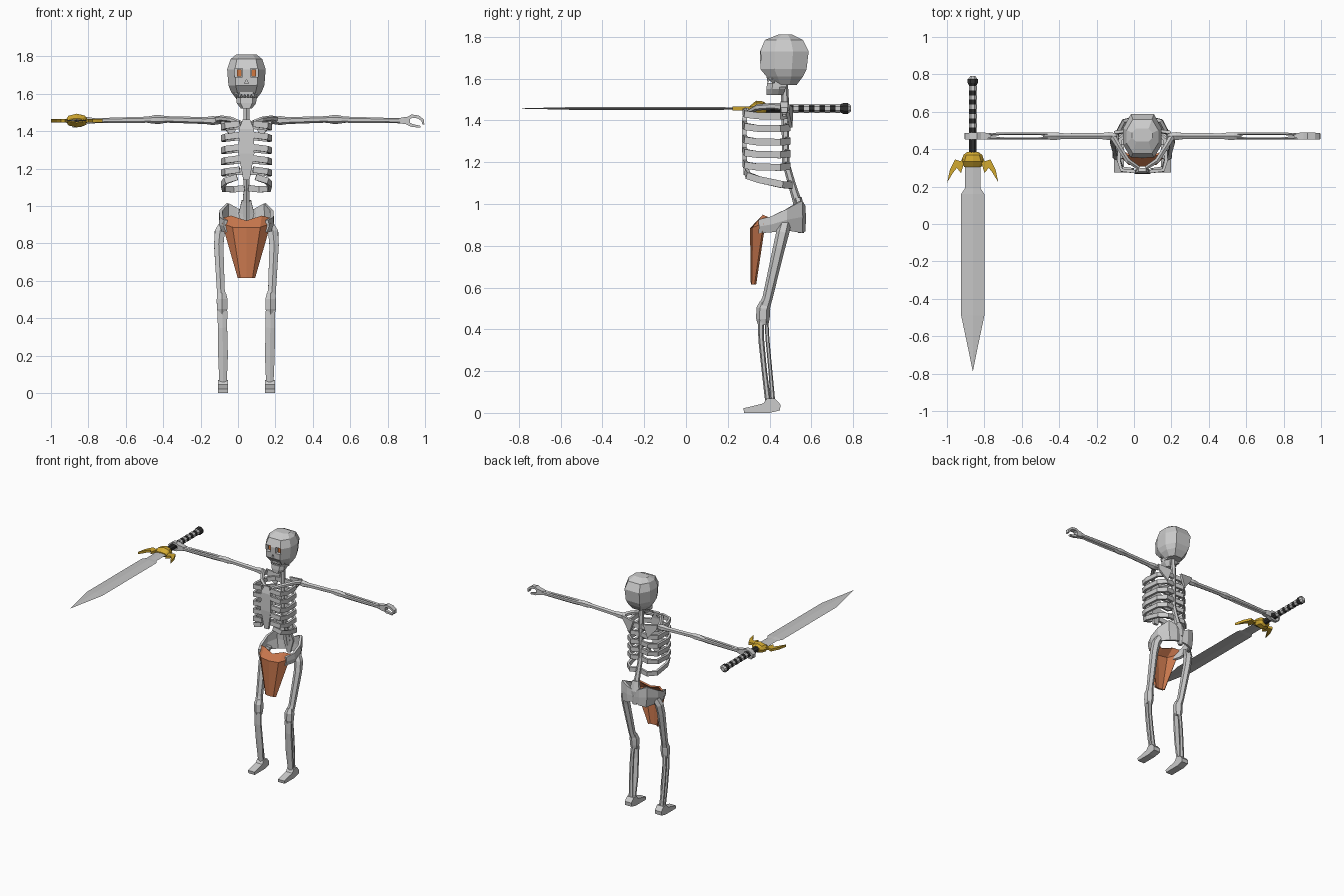
import bpy, bmesh, math
from mathutils import Vector

if "Cube" in bpy.data.objects:
    bpy.data.objects.remove(bpy.data.objects["Cube"], do_unlink=True)

CX = 0.045                      # body centre line
SWORD = (-0.862, 0, 1.457)      # sword axis


def material(name, r, g, b):
    m = bpy.data.materials.new(name)
    m.use_nodes = True
    m.diffuse_color = (r, g, b, 1)
    m.node_tree.nodes["Principled BSDF"].inputs["Base Color"].default_value = (r, g, b, 1)
    return m


BONE = material("bone grey", 0.6, 0.6, 0.6)
STEEL = material("blade steel", 0.56, 0.56, 0.56)
CLOTH = material("rust cloth", 0.58, 0.185, 0.075)
GOLD = material("gold", 0.65, 0.4, 0.03)
BLACK = material("grip black", 0.03, 0.03, 0.03)
EYE = material("eye orange", 0.65, 0.19, 0.05)


def make(name, verts, faces, mat, loc=(CX, 0, 0), mirror=False, thick=0):
    me = bpy.data.meshes.new(name)
    bm = bmesh.new()
    vs = [bm.verts.new(v) for v in verts]
    for f in faces:
        bm.faces.new([vs[i] for i in f])
    bmesh.ops.recalc_face_normals(bm, faces=bm.faces)
    bm.to_mesh(me)
    bm.free()
    ob = bpy.data.objects.new(name, me)
    ob.location = loc
    me.materials.append(mat)
    bpy.context.scene.collection.objects.link(ob)
    if thick:
        s = ob.modifiers.new("thickness", "SOLIDIFY")
        s.thickness, s.offset = thick, 0
    if mirror:
        ob.modifiers.new("mirror", "MIRROR").use_clip = False
    return ob


def loft(name, rings, mat, **kw):
    """Skin a list of equal rings and cap both ends."""
    n, verts = len(rings[0]), [v for r in rings for v in r]
    faces = [(k * n + i, k * n + (i + 1) % n, (k + 1) * n + (i + 1) % n, (k + 1) * n + i)
             for k in range(len(rings) - 1) for i in range(n)]
    faces += [tuple(range(n)), tuple(range(len(verts) - n, len(verts)))]
    return make(name, verts, faces, mat, **kw)


def tube(name, path, radii, mat=BONE, sides=6, hint=(0, 0, 1), **kw):
    """Sweep a polygon along a path; radii are flat-to-centre (sideways, along hint)."""
    pts, rings = [Vector(p) for p in path], []
    flat = math.cos(math.pi / sides)
    for i, p in enumerate(pts):
        t = (pts[min(i + 1, len(pts) - 1)] - pts[max(i - 1, 0)]).normalized()
        side = t.cross(Vector(hint)).normalized()
        up = side.cross(t)
        r = radii[i] if isinstance(radii, list) else radii
        a, b = r if isinstance(r, tuple) else (r, r)
        angs = [math.tau * (k + 0.5) / sides for k in range(sides)]
        rings.append([p + (side * a * math.cos(q) + up * b * math.sin(q)) / flat for q in angs])
    return loft(name, rings, mat, **kw)


def grid(name, rows, mat, **kw):
    n = len(rows[0])
    faces = [(k * n + i, k * n + i + 1, (k + 1) * n + i + 1, (k + 1) * n + i)
             for k in range(len(rows) - 1) for i in range(n - 1)]
    return make(name, [v for r in rows for v in r], faces, mat, **kw)


def prism(name, outline, depth, mat, **kw):
    """Extrude an (x, y) outline symmetrically in z."""
    return loft(name, [[(x, y, z) for x, y in outline] for z in (-depth, depth)], mat, **kw)


def box(name, x, y, z, sx, sy, sz, mat, **kw):
    return tube(name, [(x, y - sy, z), (x, y + sy, z)], (sx, sz), mat, sides=4, **kw)


def head_ring(z, front, back, hw):
    """Eight-sided horizontal section with a broad face."""
    d = back - front
    half = [(hw * 0.6, front), (hw, front + d * 0.3), (hw, front + d * 0.68), (hw * 0.6, back)]
    return [(x, y, z) for x, y in half] + [(-x, y, z) for x, y in reversed(half)]


# Skull with cut eye sockets and nose
skull = loft("skull", [head_ring(*r) for r in (
    (1.81, .44, .51, .055), (1.785, .378, .56, .085), (1.73, .354, .587, .103),
    (1.645, .356, .577, .096), (1.61, .385, .56, .082), (1.57, .42, .53, .052))], BONE)
loft("upper_jaw", [head_ring(*r) for r in (
    (1.65, .365, .46, .075), (1.62, .385, .46, .064), (1.597, .387, .46, .058))], BONE)
loft("lower_jaw", [head_ring(*r) for r in (
    (1.58, .388, .48, .054), (1.55, .385, .475, .052), (1.522, .386, .465, .03))], BONE)
loft("jaw_hinge", [[(x, y, z) for y, z in ((.42, 1.56), (.48, 1.56), (.48, 1.62), (.43, 1.62))]
                   for x in (.036, .054)], BONE, mirror=True)
for i in range(-2, 3):
    make("tooth", [(i * .018 - .008, .388, 1.598), (i * .018 + .008, .388, 1.598),
                   (i * .018, .39, 1.576), (i * .018, .405, 1.598)],
         [(0, 1, 2), (1, 3, 2), (3, 0, 2), (0, 3, 1)], BONE)

socket = box("socket_cutter", .042, .36, 1.712, .021, .035, .023, BONE, mirror=True)
nose = loft("nose_cutter", [[(-.011, y, 1.655), (.011, y, 1.655), (0, y, 1.677)]
                            for y in (.33, .385)], BONE)
for cutter in (socket, nose):
    cutter.hide_render = True
    cutter.hide_viewport = True
    b = skull.modifiers.new("cut", "BOOLEAN")
    b.operation, b.object, b.solver = "DIFFERENCE", cutter, "EXACT"
box("eye", .039, .39, 1.711, .012, .014, .019, EYE, mirror=True)

# Spine, sternum and ribs
tube("spine", [(0, .468, 1.6), (0, .475, 1.48), (0, .477, 1.2), (0, .505, 1.1), (0, .53, 1.02),
               (0, .55, .92)], [.016, .016, .015, .016, .018, .018], hint=(0, 1, 0))
tube("sternum", [(0, .29, 1.46), (0, .28, 1.41), (0, .278, 1.28), (0, .285, 1.14)],
     [(.02, .009), (.04, .011), (.042, .011), (.017, .009)], hint=(0, 1, 0), sides=4)
for k, z in enumerate((1.43, 1.37, 1.305, 1.245, 1.185, 1.11)):
    path = [(.01, .482, z), (.07, .492, z - .005), (.12, .45, z - .01),
            (.127, .34, z - .008), (.11, .287, z), (.035, .28, z + .01)]
    if k == 5:
        path = [(x, y + .01, z - .015 + (.487 - y) * .2) for x, y, z in path]
        path[-1] = (.05, .29, z + .045)
    tube("rib", path, (.009, .0165), sides=4, mirror=True)

# Shoulders
tube("collarbone", [(.02, .30, 1.44), (.08, .34, 1.462), (.13, .42, 1.468), (.16, .47, 1.462)],
     [.01, .013, .014, .016], mirror=True)
make("shoulder_blade", [(.04, .505, 1.46), (.15, .49, 1.475), (.14, .485, 1.44), (.075, .502, 1.365)],
     [(0, 1, 2, 3)], BONE, mirror=True, thick=.016)

# Arms
A = .47
tube("upper_arm", [(.135, A, 1.457), (.18, A, 1.457), (.22, A, 1.457), (.42, A, 1.463), (.46, A, 1.463)],
     [.015, .021, .016, .015, .019], mirror=True)
tube("elbow", [(.43, A, 1.463), (.46, A, 1.463), (.49, A, 1.463), (.53, A, 1.461)],
     [.015, .02, .02, .014], mirror=True)
for s in (-1, 1):
    tube("forearm_bone", [(.49, A + s * .009, 1.463), (.56, A + s * .0125, 1.461),
                          (.74, A + s * .0125, 1.458), (.84, A + s * .008, 1.457)],
         [(.009, .014), (.006, .014), (.006, .012), (.009, .013)], mirror=True)
tube("palm", [(.81, A, 1.457), (.84, A, 1.457), (.875, A, 1.457)],
     [(.014, .012), (.018, .018), (.018, .022)], sides=4, mirror=True)
tube("fingers", [(.86, A, 1.466), (.885, A, 1.481), (.92, A, 1.476), (.943, A, 1.458), (.946, A, 1.436)],
     [(.018, .009), (.018, .009), (.018, .008), (.017, .008), (.014, .005)], sides=4, mirror=True)
tube("thumb", [(.855, A, 1.446), (.885, A, 1.431), (.93, A, 1.424)],
     [(.012, .009), (.011, .008), (.009, .005)], sides=4, mirror=True)

# Pelvis
hip_line = ((0, .55, .96, .885), (.05, .563, .99, .87), (.10, .55, 1.015, .862),
            (.136, .48, .975, .875), (.135, .41, .94, .867), (.11, .35, .925, .862))
grid("pelvis", [[(x, y, t) for x, y, t, b in hip_line],
                [(x * 1.02, y + .002, t * .5 + b * .5) for x, y, t, b in hip_line],
                [(x * .92, y, b) for x, y, t, b in hip_line]], BONE, mirror=True, thick=.018)
tube("sacrum", [(0, .535, 1.03), (0, .55, .96), (0, .55, .86)],
     [(.025, .016), (.042, .018), (.015, .012)], hint=(0, 1, 0), sides=6)

# Loincloth
hem = ((.042, .332, .615), (.03, .32, .615), (0, .316, .615))
waist = ((.127, .375, .905), (.072, .322, .885), (0, .312, .882))
lip = ((.12, .395, .935), (.08, .372, .945), (0, .355, .918))
rows = [[*r, *[(-x, y, z) for x, y, z in r[-2::-1]]] for r in (hem, waist, lip)]
grid("loincloth", rows, CLOTH, thick=.012)

# Legs
Y = (0, 1, 0)
tube("thigh", [(.12, .475, .905), (.143, .462, .86), (.148, .445, .79), (.137, .39, .55),
               (.13, .372, .5)], [.024, .027, .025, .021, .025], hint=Y, mirror=True)
tube("knee", [(.13, .378, .53), (.13, .37, .50), (.13, .368, .45), (.13, .37, .42)],
     [.021, .029, .028, .021], hint=Y, mirror=True)
tube("shin_bone", [(.128, .358, .44), (.128, .36, .35), (.125, .375, .2), (.125, .392, .06)],
     [(.026, .012), (.025, .012), (.026, .011), (.02, .012)], hint=Y, mirror=True)
tube("calf_bone", [(.132, .385, .44), (.138, .39, .35), (.135, .404, .2), (.128, .415, .06)],
     [(.014, .008), (.013, .008), (.014, .008), (.015, .01)], hint=Y, mirror=True)
foot = ((.278, 0), (.275, .022), (.37, .045), (.388, .07), (.425, .07), (.452, .04), (.45, .012), (.40, 0))
loft("foot", [[(x, y, z) for y, z in foot] for x in (.099, .153)], BONE, mirror=True)

# Sword blade: flat diamond section along its length
blade = [(.34, .042), (.19, .042), (.16, .062), (-.49, .062), (-.68, .022), (-.785, .001)]
loft("blade", [[(w, y, 0), (0, y, .001 + w * .11), (-w, y, 0), (0, y, -.001 - w * .11)]
               for y, w in blade], STEEL, loc=SWORD)

# Guard: bulged collar with jagged wings
loft("guard_collar", [[(w * math.cos(a), y, h * math.sin(a)) for a in [math.tau * k / 8 for k in range(8)]]
                      for y, w, h in ((.385, .03, .02), (.37, .05, .034), (.335, .062, .037),
                                      (.305, .045, .012))], GOLD, loc=SWORD)
prism("guard_wing", [(.03, .37), (.065, .335), (.095, .345), (.122, .29), (.137, .222), (.105, .275),
                     (.085, .3), (.063, .272), (.05, .315)], .009, GOLD, loc=SWORD, mirror=True)

# Grip with alternating bands, then the pommel
tube("grip", [(0, .37, 0), (0, .76, 0)], .02, BLACK, sides=8, loc=SWORD)
for k in range(5):
    y = .515 + k * .05
    tube("grip_band", [(0, y, 0), (0, y + .023, 0)], .0215, BONE, sides=8, loc=SWORD)
tube("pommel", [(0, .74, 0), (0, .755, 0), (0, .775, 0)], [.02, .027, .027], BLACK, sides=8, loc=SWORD)
tube("pommel_cap", [(0, .773, 0), (0, .79, 0)], [.026, .014], BONE, sides=8, loc=SWORD)
